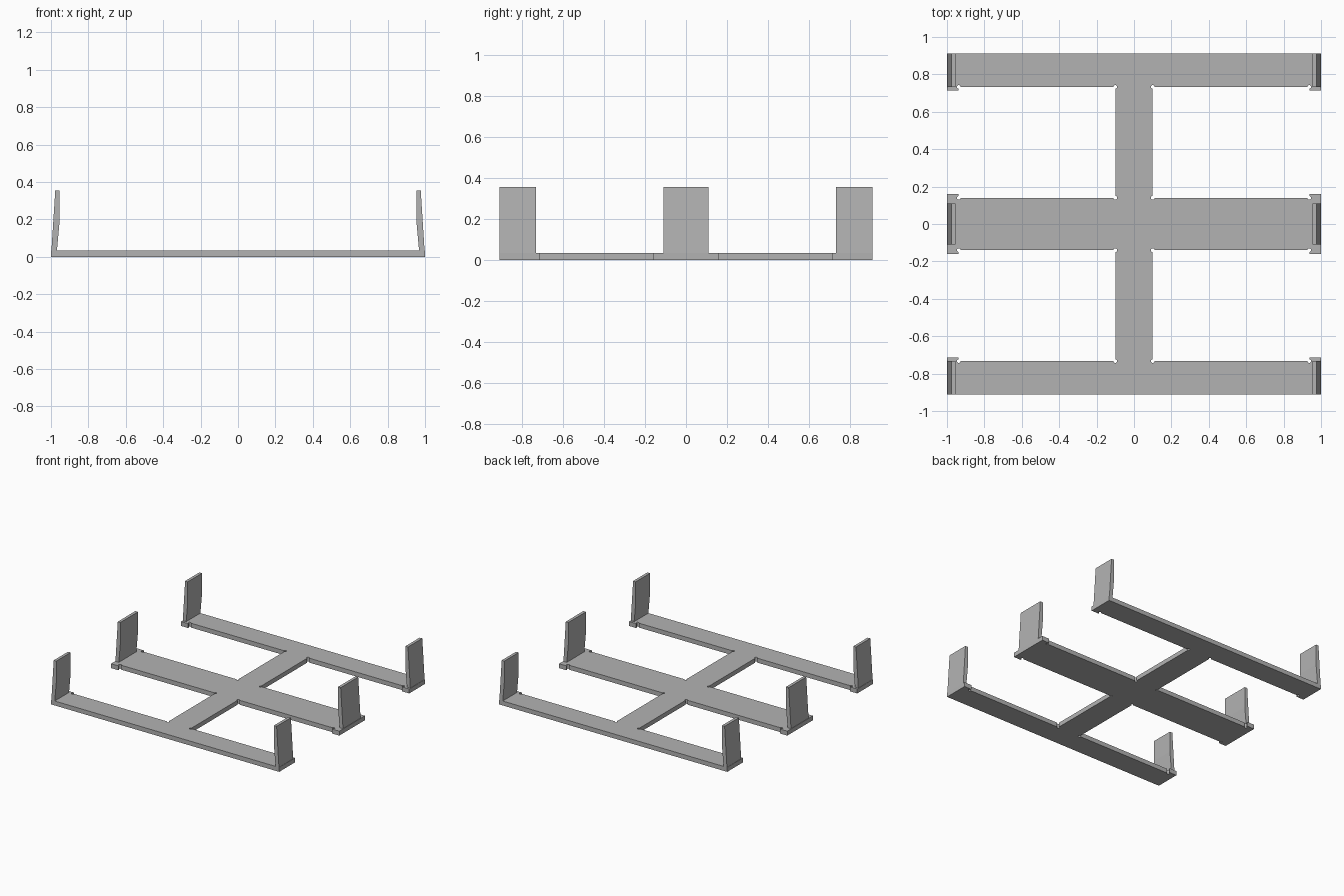
import bpy
import bmesh
from math import cos, sin, radians

cube = bpy.data.objects.get("Cube")
if cube:
    bpy.data.objects.remove(cube, do_unlink=True)

THICK = 0.035      # plate thickness
RELIEF = 0.01      # radius of the corner relief holes

grey = bpy.data.materials.new("plain_grey")
grey.use_nodes = True
grey.diffuse_color = (0.45, 0.45, 0.45, 1)
grey.node_tree.nodes["Principled BSDF"].inputs["Base Color"].default_value = (0.45, 0.45, 0.45, 1)


def extrude_outline(name, points, offset):
    """Closed outline of 3D points, extruded into a solid."""
    bm = bmesh.new()
    face = bm.faces.new([bm.verts.new(p) for p in points])
    geom = bmesh.ops.extrude_face_region(bm, geom=[face])["geom"]
    moved = [v for v in geom if isinstance(v, bmesh.types.BMVert)]
    bmesh.ops.translate(bm, verts=moved, vec=offset)
    bmesh.ops.recalc_face_normals(bm, faces=bm.faces)
    mesh = bpy.data.meshes.new(name)
    bm.to_mesh(mesh)
    bm.free()
    mesh.materials.append(grey)
    obj = bpy.data.objects.new(name, mesh)
    bpy.context.collection.objects.link(obj)
    return obj


def relief(x, y, start, steps=9):
    """Round bite into an inside corner, three quarters of a circle."""
    angles = [radians(start - 270 * i / steps) for i in range(steps + 1)]
    return [(x + RELIEF * cos(a), y + RELIEF * sin(a)) for a in angles]


# Base plate: one quarter of the outline, reflected to the full frame
spine, foot = 0.1, 0.937
mid, inner, outer = 0.14, 0.733, 0.912
quarter = [(1, 0.16), (foot, 0.16)]
quarter += relief(foot, mid, 90) + relief(spine, mid, 0)
quarter += relief(spine, inner, -90) + relief(foot, inner, 180)
quarter += [(foot, 0.715), (1, 0.715), (1, outer)]
right_half = [(x, -y) for x, y in reversed(quarter)] + quarter
outline = right_half + [(-x, y) for x, y in reversed(right_half)]
extrude_outline("base_frame", [(x, y, 0) for x, y in outline], (0, 0, THICK))

# Upright end tabs, leaning slightly inwards
profile = [(0.999, 0.01), (0.968, 0.01), (0.968, THICK), (0.954, 0.19),
           (0.954, 0.355), (0.977, 0.355)]
rows = {"front": (-outer, -inner), "middle": (-0.11, 0.11), "back": (inner, outer)}
for row, (y0, y1) in rows.items():
    for side, sign in (("left", 1), ("right", -1)):
        extrude_outline(f"{row}_{side}_tab",
                        [(sign * x, y0, z) for x, z in profile], (0, y1 - y0, 0))
